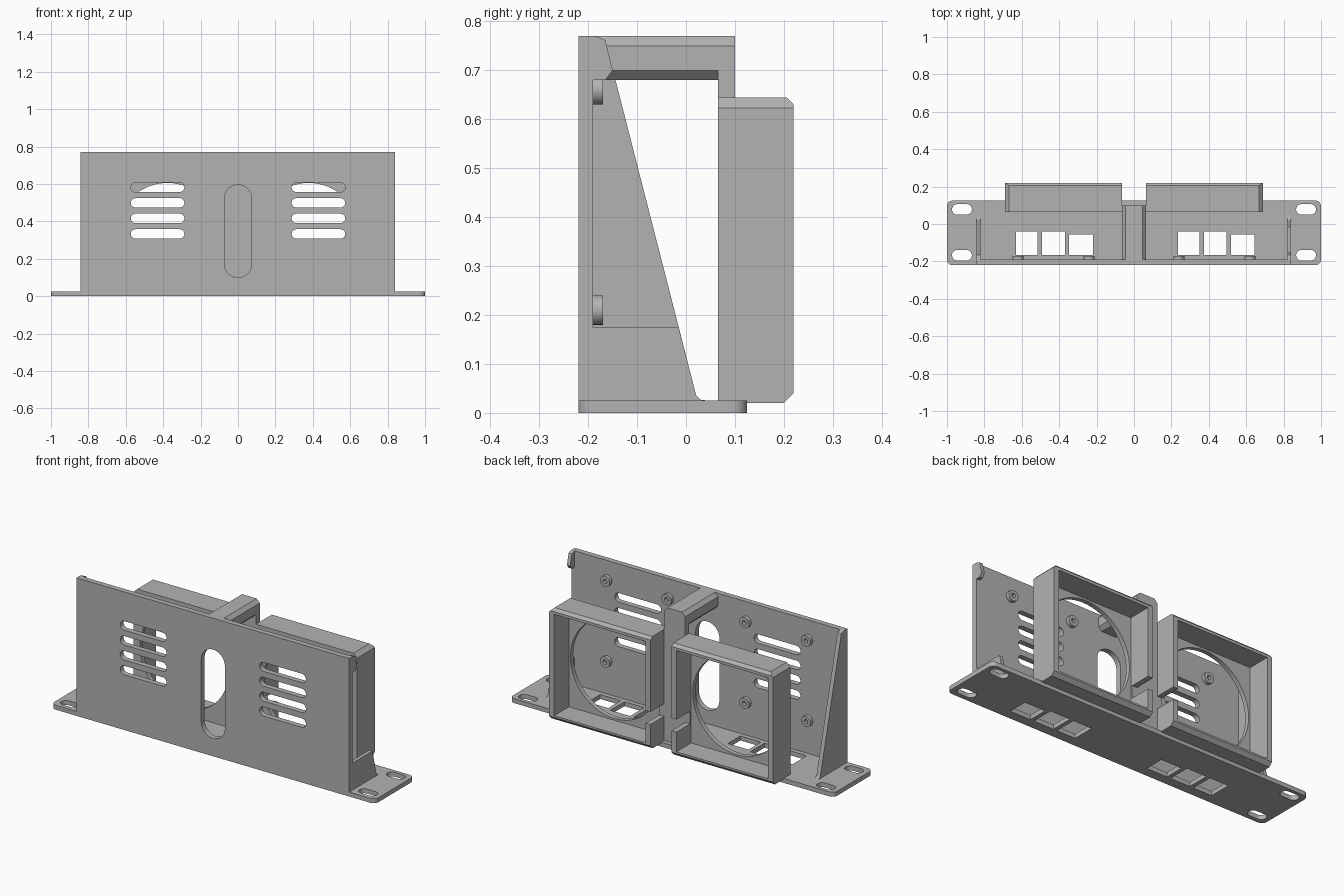
import bpy, bmesh, math

if "Cube" in bpy.data.objects:
    bpy.data.objects.remove(bpy.data.objects["Cube"])

grey = bpy.data.materials.new("plain grey")
grey.diffuse_color = (0.45, 0.45, 0.45, 1)
grey.use_nodes = True
grey.node_tree.nodes["Principled BSDF"].inputs["Base Color"].default_value = grey.diffuse_color


def prism(name, pts, axis, lo, hi):
    """Extrude a 2D outline along an axis: x -> (y,z), y -> (x,z), z -> (x,y)."""
    place = {'x': lambda p, d: (d, p[0], p[1]),
             'y': lambda p, d: (p[0], d, p[1]),
             'z': lambda p, d: (p[0], p[1], d)}[axis]
    bm = bmesh.new()
    a = [bm.verts.new(place(p, lo)) for p in pts]
    b = [bm.verts.new(place(p, hi)) for p in pts]
    bm.faces.new(a)
    bm.faces.new(b[::-1])
    n = len(pts)
    for i in range(n):
        j = (i + 1) % n
        bm.faces.new((a[i], b[i], b[j], a[j]))
    bmesh.ops.recalc_face_normals(bm, faces=bm.faces)
    me = bpy.data.meshes.new(name)
    bm.to_mesh(me)
    bm.free()
    me.materials.append(grey)
    ob = bpy.data.objects.new(name, me)
    bpy.context.collection.objects.link(ob)
    return ob


def rounded(x0, x1, y0, y1, r, seg=8):
    """Rounded rectangle outline; a large radius gives a slot or a circle."""
    pts = []
    corners = [(x1 - r, y1 - r), (x0 + r, y1 - r), (x0 + r, y0 + r), (x1 - r, y0 + r)]
    for k, (cx, cy) in enumerate(corners):
        for i in range(seg + 1):
            t = math.pi / 2 * (k + i / seg)
            p = (cx + r * math.cos(t), cy + r * math.sin(t))
            if not pts or math.dist(p, pts[-1]) > 1e-5:
                pts.append(p)
    if math.dist(pts[0], pts[-1]) < 1e-5:
        pts.pop()
    return pts


def rect(x0, x1, y0, y1):
    return [(x0, y0), (x1, y0), (x1, y1), (x0, y1)]


def circle(cx, cy, r, n):
    return [(cx + r * math.cos(2 * math.pi * i / n),
             cy + r * math.sin(2 * math.pi * i / n)) for i in range(n)]


def boolean(ob, cutter, op='DIFFERENCE'):
    mod = ob.modifiers.new("cut", 'BOOLEAN')
    mod.operation, mod.solver, mod.object = op, 'EXACT', cutter
    bpy.context.view_layer.objects.active = ob
    bpy.ops.object.modifier_apply(modifier=mod.name)
    bpy.data.objects.remove(cutter)


def cut(ob, pts, axis, lo, hi):
    boolean(ob, prism("cutter", pts, axis, lo, hi))


# Base plate with mounting slots and cable holes
base = prism("base_plate", rounded(-1, 1, -0.22, 0.125, 0.03), 'z', 0, 0.025)
for x in (-0.92, 0.92):
    for y in (-0.167, 0.078):
        cut(base, rounded(x - 0.053, x + 0.053, y - 0.028, y + 0.028, 0.0279), 'z', -0.1, 0.1)
for shift in (0, 0.865):
    for x0, x1, y1 in ((-0.63, -0.515, -0.04), (-0.492, -0.37, -0.04), (-0.347, -0.22, -0.055)):
        cut(base, rect(x0 + shift, x1 + shift, -0.165, y1), 'z', -0.1, 0.1)

# Front panel with a tall centre slot and vents
panel = prism("front_panel", rect(-0.84, 0.84, 0.0, 0.77), 'y', -0.22, -0.19)
cut(panel, rounded(-0.073, 0.073, 0.10, 0.595, 0.0729, 12), 'y', -0.5, 0)
for cx in (-0.43, 0.43):
    for z in (0.333, 0.416, 0.499, 0.582):
        cut(panel, rounded(cx - 0.143, cx + 0.143, z - 0.025, z + 0.025, 0.0249), 'y', -0.5, 0)

# Screw bosses on the back of the panel
for x in (-0.62, -0.24, 0.24, 0.62):
    for z in (0.21, 0.66):
        boss = prism("screw_boss", circle(x, z, 0.03, 32), 'y', -0.195, -0.17)
        cut(boss, circle(x, z, 0.012, 20), 'y', -0.188, -0.1)

# Side gussets: left is whole, right keeps only a foot and a top tab
prism("left_gusset", [(-0.22, 0), (0.045, 0), (0.045, 0.025), (0.03, 0.027), (0.021, 0.035),
                      (-0.165, 0.762), (-0.185, 0.77), (-0.22, 0.77)], 'x', -0.843, -0.82)
prism("right_gusset_foot", [(-0.22, 0), (0.045, 0), (0.045, 0.025), (0.03, 0.027),
                            (0.021, 0.035), (-0.015, 0.175), (-0.22, 0.175)], 'x', 0.82, 0.84)
prism("right_gusset_tab", [(-0.22, 0.68), (-0.165, 0.68), (-0.15, 0.70), (-0.165, 0.762),
                           (-0.185, 0.77), (-0.22, 0.77)], 'x', 0.82, 0.84)

# Centre arm with bevelled edges, and the column under it
prism("centre_arm", [(-0.045, 0.68), (0.045, 0.68), (0.065, 0.70), (0.065, 0.75), (0.045, 0.77),
                     (-0.045, 0.77), (-0.065, 0.75), (-0.065, 0.70)], 'y', -0.2, 0.1)
prism("centre_column", rect(-0.065, 0.065, 0.02, 0.72), 'y', 0.065, 0.1)

# Square fan frames: open box, round opening, wire notch in the inner wall
for side, name in ((-1, "left_fan_frame"), (1, "right_fan_frame")):
    frame = prism(name, [(side * x, z) for x, z in (
        (0.065, 0.02), (0.69, 0.02), (0.69, 0.623), (0.668, 0.645), (0.065, 0.645))],
        'y', 0.065, 0.22)
    boolean(frame, prism("cutter", [(0.0, 0.0), (0.18, 0.0), (0.22, 0.04), (0.22, 0.63),
                                    (0.195, 0.655), (0.0, 0.655)], 'x', -1, 1), 'INTERSECT')
    cut(frame, rect(*sorted((side * 0.095, side * 0.66)), 0.05, 0.615), 'y', 0.09, 0.3)
    cut(frame, circle(side * 0.3775, 0.3325, 0.273, 64), 'y', 0.0, 0.15)
    cut(frame, rect(0.1, 0.3, 0.16, 0.23), 'x', *sorted((side * 0.05, side * 0.11)))

# Smooth the round walls and keep hard edges sharp
for ob in bpy.data.objects:
    ob.data.shade_smooth()
    ob.data.set_sharp_from_angle(angle=math.radians(30))
